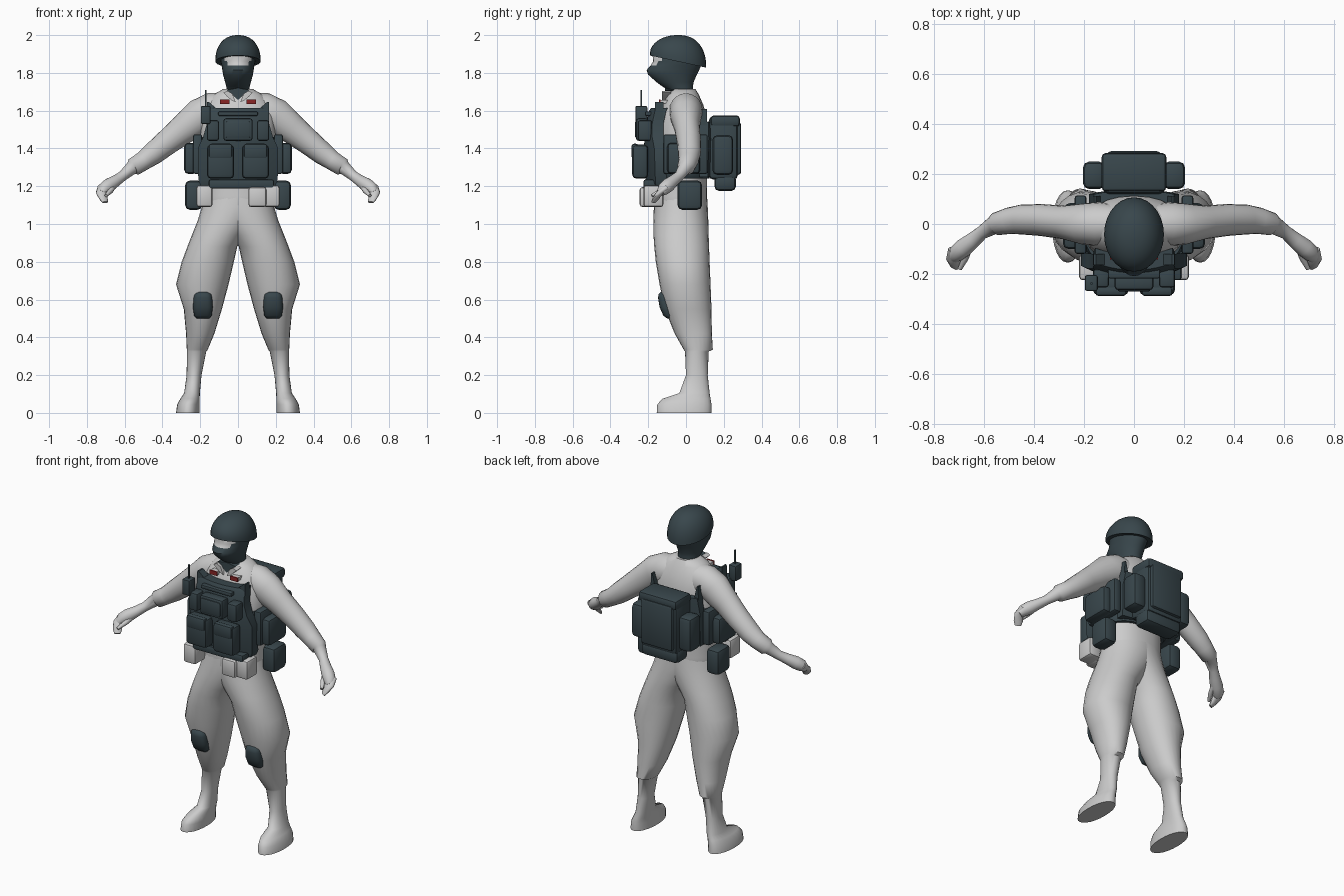
import bpy, bmesh, math
from mathutils import Vector


def material(name, rgb):
    m = bpy.data.materials.new(name)
    m.diffuse_color = (*rgb, 1)
    return m


CLOTH = material("light grey cloth", (0.60, 0.60, 0.60))
DARK = material("dark slate gear", (0.040, 0.062, 0.072))
RED = material("red badge", (0.25, 0.018, 0.018))


def finish(name, bm, mat, mirror=False, angle=40):
    bmesh.ops.recalc_face_normals(bm, faces=bm.faces)
    me = bpy.data.meshes.new(name)
    bm.to_mesh(me)
    bm.free()
    me.materials.append(mat)
    ob = bpy.data.objects.new(name, me)
    bpy.context.collection.objects.link(ob)
    bpy.ops.object.select_all(action='DESELECT')
    ob.select_set(True)
    bpy.context.view_layer.objects.active = ob
    bpy.ops.object.shade_smooth_by_angle(angle=math.radians(angle))
    if mirror:
        mod = ob.modifiers.new("mirror", 'MIRROR')
        mod.use_mirror_merge = False
    return ob


def loft(name, rings, mat, mirror=False, n=20, power=2.0, warp=None, angle=50):
    """Skin rings given as (centre, half axis a, half axis b)."""
    bm = bmesh.new()
    rows = []
    for c, a, b in rings:
        row = []
        for i in range(n):
            t = 2 * math.pi * i / n
            u, v = math.cos(t), math.sin(t)
            u = math.copysign(abs(u) ** (2 / power), u)
            v = math.copysign(abs(v) ** (2 / power), v)
            p = Vector(c) + Vector(a) * u + Vector(b) * v
            row.append(bm.verts.new(warp(p) if warp else p))
        rows.append(row)
    for r, s in zip(rows, rows[1:]):
        for i in range(n):
            j = (i + 1) % n
            bm.faces.new((r[i], r[j], s[j], s[i]))
    bm.faces.new(rows[0])
    bm.faces.new(rows[-1])
    return finish(name, bm, mat, mirror, angle)


def level(z, x0, x1, y0, y1):
    """Horizontal ring from its extents."""
    return (((x0 + x1) / 2, (y0 + y1) / 2, z), ((x1 - x0) / 2, 0, 0), (0, (y1 - y0) / 2, 0))


def tube(name, path, mat, **kw):
    """Skin a path of (x, y, z, half height, half depth)."""
    pts = [Vector(p[:3]) for p in path]
    rings = []
    for i, p in enumerate(path):
        t = (pts[min(i + 1, len(pts) - 1)] - pts[max(i - 1, 0)]).normalized()
        side = t.cross(Vector((0, 0, 1))).normalized()
        rings.append((pts[i], side.cross(t) * p[3], side * p[4]))
    return loft(name, rings, mat, **kw)


def box(name, x0, x1, y0, y1, z0, z1, mat=DARK, bevel=0.015, mirror=False):
    bm = bmesh.new()
    bmesh.ops.create_cube(bm, size=1)
    for v in bm.verts:
        v.co = ((x0 + x1) / 2 + v.co.x * (x1 - x0), (y0 + y1) / 2 + v.co.y * (y1 - y0),
                (z0 + z1) / 2 + v.co.z * (z1 - z0))
    if bevel:
        bmesh.ops.bevel(bm, geom=bm.edges[:], offset=bevel, segments=2, profile=0.5, affect='EDGES')
    return finish(name, bm, mat, mirror)


def prism(name, pts, y0, y1, mat=DARK, mirror=True):
    """Extrude an x-z outline along y."""
    bm = bmesh.new()
    f = bm.faces.new([bm.verts.new((x, y0, z)) for x, z in pts])
    ext = bmesh.ops.extrude_face_region(bm, geom=[f])
    for v in ext['geom']:
        if isinstance(v, bmesh.types.BMVert):
            v.co.y = y1
    return finish(name, bm, mat, mirror)


def curved_plate(name, rows, bend, thick, cols=10):
    """Bent armour plate from rows of (z, half width, centre y)."""
    bm = bmesh.new()
    layers = []
    for off in (0, thick):
        layers.append([[bm.verts.new((w * u, y + off + bend * (w * u) ** 2, z))
                        for u in [2 * i / cols - 1 for i in range(cols + 1)]] for z, w, y in rows])
    for g in layers:
        for r, s in zip(g, g[1:]):
            for i in range(cols):
                bm.faces.new((r[i], r[i + 1], s[i + 1], s[i]))
    rims = [g[0] + [r[-1] for r in g[1:]] + g[-1][-2::-1] + [r[0] for r in g[-2:0:-1]] for g in layers]
    for i in range(len(rims[0])):
        j = (i + 1) % len(rims[0])
        bm.faces.new((rims[0][i], rims[0][j], rims[1][j], rims[1][i]))
    return finish(name, bm, DARK)


# Torso with sloping shoulders and small collar
loft("torso", [level(z, -w, w, f, b) for z, w, f, b in [
    (1.03, 0.17, -0.15, 0.10), (1.10, 0.185, -0.168, 0.113),
    (1.15, 0.18, -0.165, 0.112), (1.30, 0.18, -0.16, 0.11), (1.45, 0.20, -0.165, 0.115),
    (1.56, 0.20, -0.15, 0.112), (1.63, 0.18, -0.125, 0.092), (1.685, 0.13, -0.10, 0.068),
    (1.715, 0.078, -0.075, 0.05)]], CLOTH, n=24, power=2.2)
prism("collar_flap", [(0.012, 1.645), (0.035, 1.655), (0.078, 1.695), (0.055, 1.705), (0.03, 1.69)],
      -0.128, -0.08, CLOTH)
prism("neck_scarf", [(0.0, 1.655), (0.035, 1.69), (0.06, 1.71), (0.0, 1.72)], -0.112, -0.05)

# Baggy trouser legs merging at the hips and narrowing into boots
loft("leg", [level(*r) for r in [
    (0.0, 0.203, 0.328, -0.155, 0.135), (0.045, 0.203, 0.322, -0.152, 0.135),
    (0.075, 0.203, 0.305, -0.125, 0.13), (0.105, 0.202, 0.285, -0.035, 0.125),
    (0.20, 0.193, 0.272, 0.0, 0.115), (0.325, 0.168, 0.27, -0.005, 0.12),
    (0.335, 0.16, 0.271, -0.012, 0.142), (0.42, 0.125, 0.275, -0.06, 0.137),
    (0.55, 0.085, 0.287, -0.112, 0.135), (0.68, 0.05, 0.328, -0.14, 0.13),
    (0.80, 0.022, 0.298, -0.16, 0.125), (0.88, 0.004, 0.268, -0.168, 0.122),
    (0.94, -0.04, 0.245, -0.172, 0.12), (1.02, -0.10, 0.213, -0.173, 0.118),
    (1.09, -0.15, 0.192, -0.17, 0.115), (1.14, -0.165, 0.18, -0.165, 0.112)]],
    CLOTH, mirror=True, power=2.1, n=24, angle=60)

# Sleeve, wrist and fist
tube("arm", [
    (0.08, 0.0, 1.60, 0.095, 0.08), (0.14, 0.0, 1.60, 0.095, 0.088), (0.20, 0.0, 1.57, 0.095, 0.083),
    (0.28, 0.006, 1.508, 0.080, 0.067), (0.37, 0.016, 1.437, 0.068, 0.064),
    (0.45, 0.018, 1.372, 0.060, 0.06), (0.50, 0.013, 1.335, 0.051, 0.053), (0.552, 0.0, 1.303, 0.049, 0.046),
    (0.562, -0.005, 1.297, 0.036, 0.037), (0.61, -0.035, 1.255, 0.027, 0.027),
    (0.645, -0.065, 1.23, 0.03, 0.032), (0.683, -0.095, 1.205, 0.037, 0.037),
    (0.71, -0.118, 1.185, 0.034, 0.034), (0.725, -0.135, 1.165, 0.02, 0.024)],
    CLOTH, mirror=True, angle=60)
tube("curled_fingers", [(0.715, -0.105, 1.195, 0.02, 0.03), (0.723, -0.14, 1.165, 0.017, 0.03),
                        (0.712, -0.16, 1.135, 0.014, 0.026), (0.703, -0.172, 1.115, 0.008, 0.018)],
     CLOTH, mirror=True, n=12)
tube("thumb", [(0.66, -0.09, 1.20, 0.018, 0.016), (0.675, -0.135, 1.175, 0.014, 0.014),
               (0.698, -0.18, 1.15, 0.008, 0.009)], CLOTH, mirror=True, n=10)

# Masked head with an open eye strip
head = loft("masked_head", [level(z, -w, w, f, b) for z, w, f, b in [
    (1.66, 0.055, -0.07, 0.04), (1.70, 0.06, -0.075, 0.037), (1.728, 0.062, -0.125, 0.037),
    (1.75, 0.068, -0.155, 0.04), (1.79, 0.079, -0.20, 0.057), (1.815, 0.083, -0.209, 0.07),
    (1.84, 0.087, -0.186, 0.08), (1.862, 0.092, -0.174, 0.082), (1.905, 0.094, -0.178, 0.082),
    (1.93, 0.08, -0.15, 0.07)]], DARK, n=28)
head.data.materials.append(CLOTH)
for p in head.data.polygons:
    c = p.center
    if c.y < -0.08 and 1.84 < c.z < 1.91 and abs(c.x) < (0.074 if c.z > 1.862 else 0.05):
        p.material_index = 1

# Helmet dome with a rim sloping to the back
dome = [(1.862, 0.93), (1.86, 1.0)] + [
    (1.87 + 0.13 * math.sin(t), math.cos(t) ** 0.85) for t in [math.radians(d) for d in range(5, 90, 10)]]
dome.append((2.0, 0.05))
loft("helmet", [((0, -0.042, z), (0.12 * s, 0, 0), (0, 0.149 * s, 0)) for z, s in dome], DARK, n=28,
     warp=lambda p: Vector((p.x, p.y, p.z - 0.2 * (p.y + 0.042) * max(0, 2.0 - p.z) / 0.13)))

# Red collar badges
box("collar_badge", 0.045, 0.096, -0.142, -0.134, 1.635, 1.66, RED, 0, True)
box("badge_backing", 0.047, 0.094, -0.135, -0.09, 1.637, 1.657, CLOTH, 0, True)

# Armour vest: wrap, front plate, back plate, shoulder tabs
loft("vest_wrap", [level(z, -w, w, -0.175, 0.125) for z, w in [
    (1.24, 0.19), (1.26, 0.205), (1.43, 0.212), (1.46, 0.20)]], DARK, n=24, power=2.5)
curved_plate("vest_front", [(1.20, 0.195, -0.205), (1.23, 0.21, -0.215), (1.40, 0.213, -0.222),
                            (1.46, 0.185, -0.22), (1.53, 0.165, -0.212), (1.60, 0.16, -0.195),
                            (1.615, 0.155, -0.185)], 1.2, 0.06)
curved_plate("vest_back", [(1.25, 0.18, 0.09), (1.45, 0.18, 0.095), (1.54, 0.16, 0.09)], -0.6, 0.045)
prism("front_shoulder_tab", [(0.165, 1.55), (0.163, 1.645), (0.153, 1.645), (0.10, 1.60), (0.10, 1.55)],
      -0.165, -0.12)
prism("back_shoulder_tab", [(0.165, 1.50), (0.16, 1.61), (0.152, 1.61), (0.125, 1.50)], 0.07, 0.112)
box("vest_hem", -0.155, 0.19, -0.225, -0.16, 1.187, 1.235, bevel=0.01)

# Pouches on the vest
box("magazine_pouch", 0.02, 0.165, -0.285, -0.20, 1.24, 1.42, bevel=0.022, mirror=True)
box("magazine_flap", 0.03, 0.155, -0.289, -0.25, 1.345, 1.425, bevel=0.014, mirror=True)
box("chest_pouch", -0.078, 0.078, -0.265, -0.20, 1.44, 1.56)
box("chest_pouch_flap", -0.066, 0.066, -0.271, -0.24, 1.455, 1.545, bevel=0.01)
box("small_pouch", 0.10, 0.165, -0.255, -0.18, 1.44, 1.55, bevel=0.014, mirror=True)
box("chest_bar", -0.105, 0.105, -0.218, -0.18, 1.572, 1.596, bevel=0.008)
box("side_panel", 0.19, 0.238, -0.12, 0.115, 1.265, 1.475, bevel=0.012, mirror=True)
box("side_pouch", 0.215, 0.285, -0.10, 0.075, 1.265, 1.43, bevel=0.022, mirror=True)

# Radio with antenna
box("radio", -0.197, -0.145, -0.268, -0.205, 1.53, 1.625, bevel=0.008)
box("antenna", -0.174, -0.166, -0.242, -0.234, 1.61, 1.71, bevel=0)

# Belt pouches
box("hip_pouch", 0.19, 0.28, -0.045, 0.085, 1.075, 1.23, bevel=0.025, mirror=True)
box("front_belt_pouch", 0.135, 0.22, -0.225, -0.12, 1.09, 1.205, CLOTH, 0.014, True)
box("extra_belt_pouch", 0.055, 0.15, -0.245, -0.15, 1.09, 1.195, CLOTH, 0.014)

# Backpack with side pockets and bottom roll
box("backpack", -0.125, 0.125, 0.12, 0.275, 1.235, 1.57, bevel=0.025)
box("backpack_front_pocket", -0.108, 0.108, 0.25, 0.292, 1.26, 1.54, bevel=0.016)
box("backpack_lid", -0.13, 0.13, 0.13, 0.285, 1.515, 1.575, bevel=0.018)
box("backpack_side_pocket", 0.115, 0.205, 0.14, 0.25, 1.26, 1.47, bevel=0.025, mirror=True)
box("bottom_roll", -0.125, 0.125, 0.15, 0.265, 1.175, 1.26, bevel=0.025)

# Knee pads
loft("knee_pad", [level(z, 0.186 - w, 0.186 + w, y, -0.045) for z, w, y in [
    (0.50, 0.035, -0.10), (0.515, 0.047, -0.12), (0.56, 0.053, -0.14), (0.61, 0.05, -0.148),
    (0.63, 0.045, -0.145), (0.642, 0.03, -0.13)]], DARK, mirror=True, power=3)
